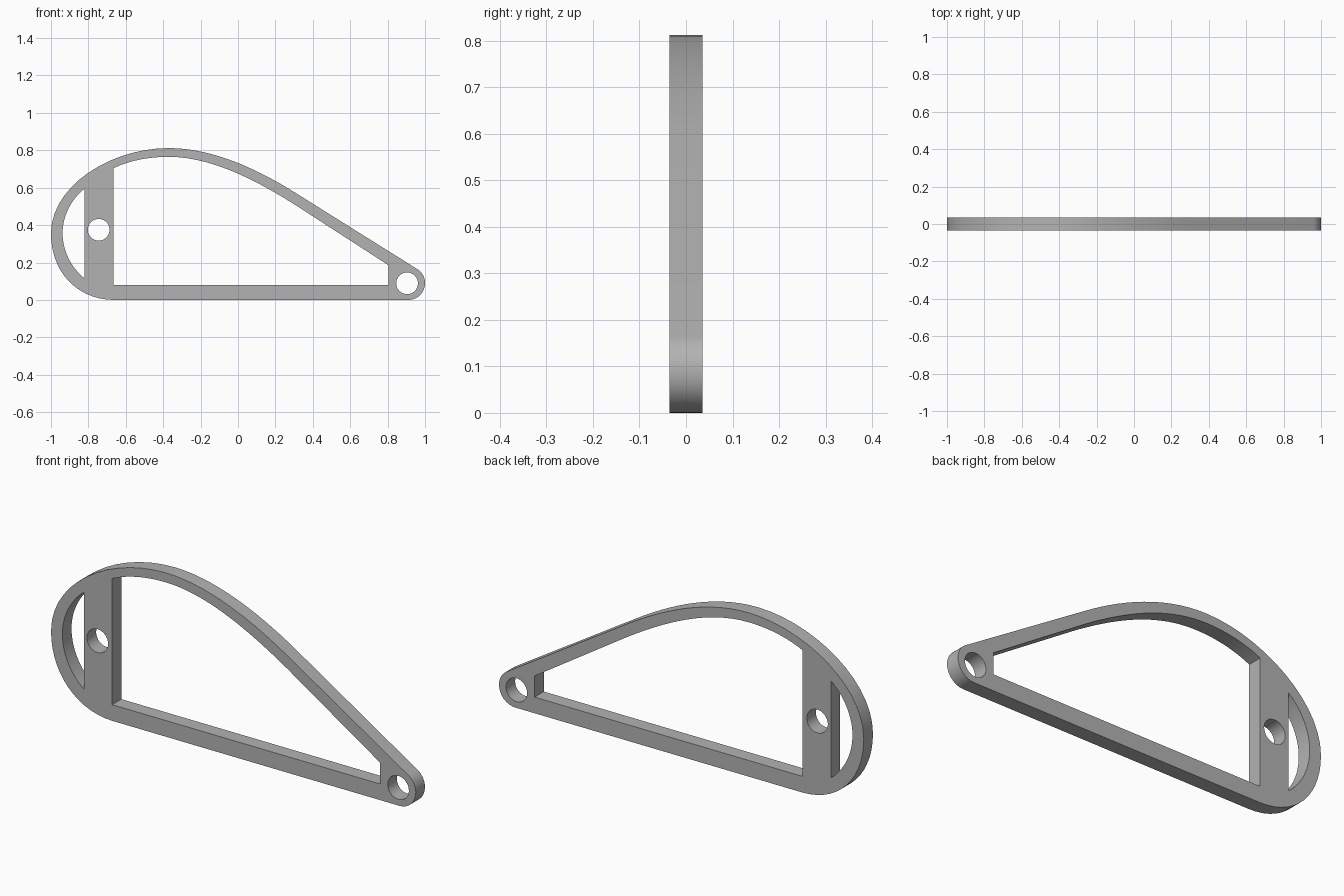
import bpy, bmesh, math

if "Cube" in bpy.data.objects:
    bpy.data.objects.remove(bpy.data.objects["Cube"])

HALF_DEPTH = 0.036

grey = bpy.data.materials.new("plain grey")
grey.use_nodes = True
grey.diffuse_color = (0.45, 0.45, 0.45, 1)
grey.node_tree.nodes["Principled BSDF"].inputs["Base Color"].default_value = (0.45, 0.45, 0.45, 1)

curve = bpy.data.curves.new("wing_rib_profile", "CURVE")
curve.dimensions = "2D"
curve.fill_mode = "BOTH"
curve.extrude = HALF_DEPTH


def outline(knots, resolution=14):
    """Closed loop of (point, handle in, handle out); None gives a straight side."""
    spline = curve.splines.new("BEZIER")
    spline.bezier_points.add(len(knots) - 1)
    spline.use_cyclic_u = True
    spline.resolution_u = resolution
    for bp, (co, h_in, h_out) in zip(spline.bezier_points, knots):
        bp.handle_left_type = bp.handle_right_type = "FREE"
        bp.co = (*co, 0)
        bp.handle_left = (*(h_in or co), 0)
        bp.handle_right = (*(h_out or co), 0)


def round_hole(cx, cz, r):
    knots = []
    k = 0.5523 * r
    for i in range(4):
        c, s = math.cos(i * math.pi / 2), math.sin(i * math.pi / 2)
        x, z = cx + r * c, cz + r * s
        knots.append(((x, z), (x + k * s, z - k * c), (x - k * s, z + k * c)))
    outline(knots, 10)


# Outer teardrop edge
outline([
    ((-0.66, 0), (-0.86, 0), None),
    ((0.91, 0), None, (0.96, 0)),
    ((1, 0.09), (1, 0.04), (1, 0.12)),
    ((0.96, 0.164), (0.985, 0.148), None),
    ((0.3, 0.577), None, (0.1, 0.702)),
    ((-0.37, 0.812), (-0.14, 0.812), (-0.68, 0.812)),
    ((-1, 0.355), (-1, 0.61), (-1, 0.15)),
])

# Large opening behind the pillar
outline([
    ((-0.665, 0.08), None, None),
    ((0.805, 0.08), None, None),
    ((0.805, 0.185), None, None),
    ((0.3, 0.512), None, (0.1, 0.637)),
    ((-0.37, 0.765), (-0.14, 0.765), (-0.48, 0.765)),
    ((-0.665, 0.705), (-0.58, 0.745), None),
])

# Crescent opening at the rounded end
outline([
    ((-0.82, 0.115), (-0.89, 0.17), None),
    ((-0.82, 0.595), None, (-0.89, 0.54)),
    ((-0.938, 0.358), (-0.938, 0.45), (-0.938, 0.26)),
])

# Pivot holes
round_hole(-0.745, 0.375, 0.058)
round_hole(0.904, 0.089, 0.058)

# Turn the profile into an upright solid
source = bpy.data.objects.new("wing_rib_source", curve)
bpy.context.collection.objects.link(source)
bpy.context.view_layer.update()
mesh = bpy.data.meshes.new_from_object(source)
bpy.data.objects.remove(source)

bm = bmesh.new()
bm.from_mesh(mesh)
bmesh.ops.remove_doubles(bm, verts=bm.verts, dist=0.0002)
for v in bm.verts:
    v.co = (v.co.x, -v.co.z, v.co.y)
bmesh.ops.recalc_face_normals(bm, faces=bm.faces)
bmesh.ops.dissolve_limit(bm, angle_limit=0.001, verts=bm.verts, edges=bm.edges)
bm.to_mesh(mesh)
bm.free()

mesh.materials.clear()
mesh.materials.append(grey)
rib = bpy.data.objects.new("wing_rib", mesh)
bpy.context.collection.objects.link(rib)
bpy.ops.object.select_all(action="DESELECT")
rib.select_set(True)
bpy.context.view_layer.objects.active = rib
bpy.ops.object.shade_smooth_by_angle(angle=math.radians(30))
